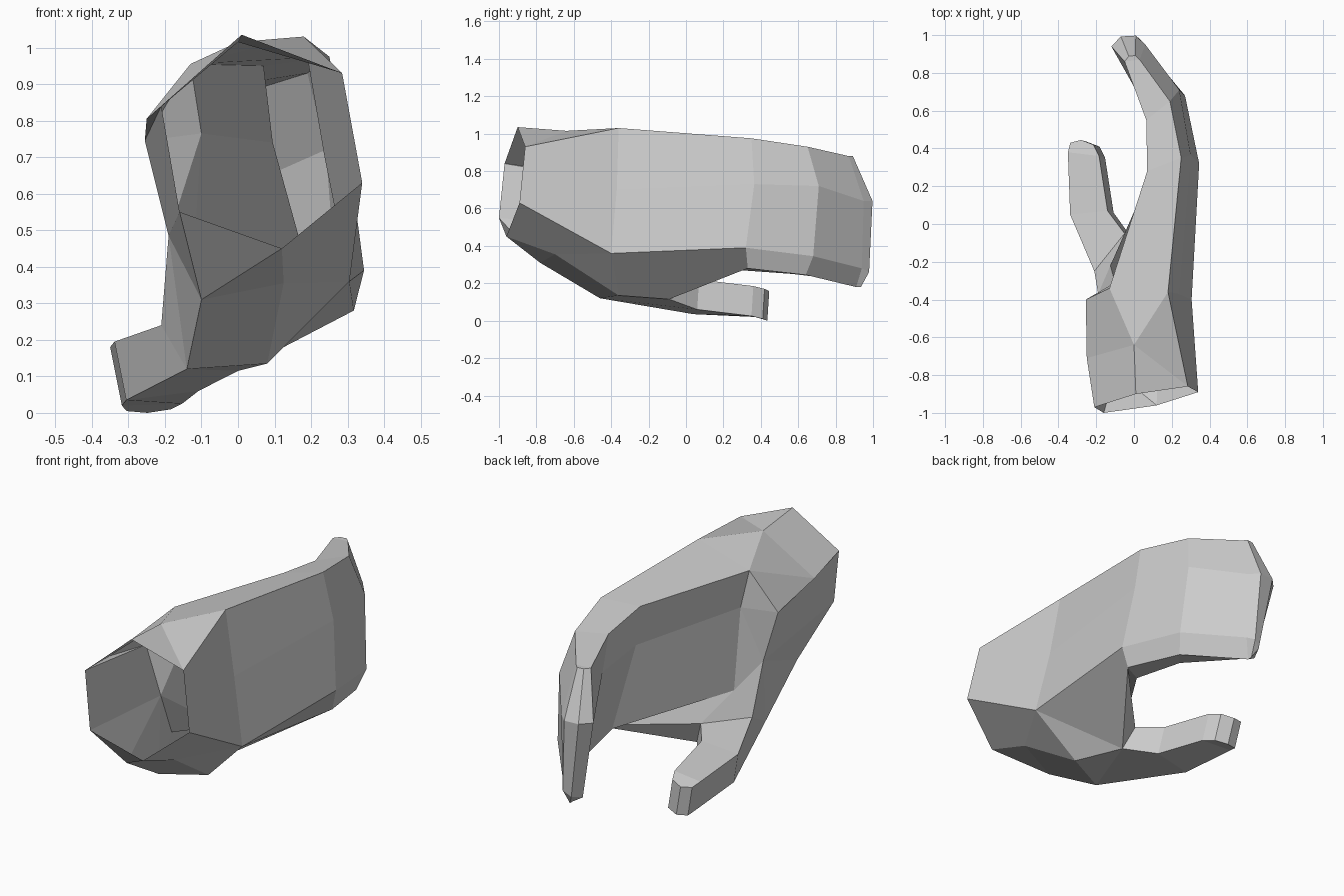
import bpy, bmesh
from mathutils import Vector

if "Cube" in bpy.data.objects:
    bpy.data.objects.remove(bpy.data.objects["Cube"])

bm = bmesh.new()


def vert(*co):
    return bm.verts.new(co)


def face(*vs):
    bm.faces.new(vs)


def bridge(a, b):
    """Skin two open or closed rows of equal length."""
    for i in range(len(a) - 1):
        face(a[i], a[i + 1], b[i + 1], b[i])


# open hexagonal cuff rim
rim = [vert(*p) for p in ((.01, -.9, 1.035), (-.21, -.97, .84), (-.16, -1, .55),
                          (.12, -.96, .45), (.34, -.89, .63), (.285, -.86, .93))]

# heel of the hand: loose corner points between cuff, palm and thumb
top = vert(0, -.64, 1.015)
ball_a = vert(-.25, -.71, .805)
ball_b = vert(-.255, -.4, .745)
wrist = vert(-.19, -.37, .485)
under_in = vert(-.1, -.78, .31)
under_out = vert(.125, -.7, .355)
heel_in = vert(-.14, -.46, .12)
heel_out = vert(.08, -.36, .135)
web_top = vert(-.05, -.05, .24)
web_low = vert(0, -.09, .115)
thumb_root = vert(-.21, -.25, .24)

# hand sections: back top, back mid, back low, underside, palm low, palm mid, palm top
knuckle = [(.25, .35, .975), (.3, .365, .73), (.345, .32, .39), (.317, .33, .28),
           (.225, .29, .27), (.095, .28, .74), (.07, .28, .95)]
finger = [(.19, .65, .93), (.24, .71, .72), (.27, .68, .345), (.24, .64, .245),
          (.18, .57, .25), (.1, .55, .7), (.065, .55, .91)]
tip = [(.03, .87, .88), (.06, .95, .64), (.055, .94, .28), (.02, .91, .18),
       (-.03, .9, .21), (-.12, .94, .64), (-.05, .86, .88)]
# rounded fingertip row: the tip section narrowed and pushed forward
end = []
for i, p in enumerate(tip):
    q = Vector(p).lerp(Vector(tip[6 - i]), .28)
    end.append(q + Vector((0, .025 if i in (0, 3, 6) else .05, 0)))

rows = [[vert(*p) for p in sec] for sec in (knuckle, finger, tip, end)]
for a, b in zip(rows, rows[1:]):
    bridge(a + a[:1], b + b[:1])
e = rows[-1]
face(e[0], e[1], e[5], e[6])
face(e[1], e[2], e[4], e[5])
face(e[2], e[3], e[4])

# wrist end of the hand back and of the palm
k = rows[0]
back = [vert(*p) for p in ((.18, -.36, 1.03), (.237, -.37, .7), (.305, -.4, .36))]
palm = [vert(*p) for p in ((-.125, -.22, .37), (-.1, -.31, .765), (-.13, -.34, .955))]
bridge(back, k[:3])
bridge(palm, k[4:])
face(palm[2], back[0], k[0], k[6])

# cuff sleeve
face(rim[5], rim[4], back[2], back[1], back[0])
face(rim[0], rim[5], top)
face(rim[5], back[0], top)
face(top, back[0], palm[2])
face(rim[0], top, ball_a, rim[1])
face(top, palm[2], ball_a)
face(ball_a, palm[2], ball_b)
face(palm[2], palm[1], ball_b)
face(ball_b, palm[1], wrist)
face(palm[1], palm[0], wrist)
face(rim[1], ball_a, ball_b)
face(rim[1], ball_b, wrist, rim[2])
face(rim[2], wrist, under_in)
face(wrist, heel_in, under_in)
face(wrist, thumb_root, heel_in)
face(wrist, palm[0], thumb_root)
face(rim[2], under_in, rim[3])
face(rim[3], under_in, under_out)
face(under_in, heel_in, heel_out, under_out)
face(rim[3], under_out, back[2], rim[4])
face(under_out, heel_out, back[2])

# web between thumb and hand
face(heel_out, web_low, back[2])
face(back[2], web_low, k[3], k[2])
face(web_top, k[3], web_low)
face(palm[0], k[3], web_top)
face(palm[0], k[4], k[3])
face(thumb_root, palm[0], web_top)

# thumb: flat outline, with a lower copy shifted sideways
outline = [(-.338, .05, .195), (-.35, .38, .18), (-.337, .43, .165), (-.28, .445, .158),
           (-.215, .42, .17), (-.185, .36, .185), (-.14, .07, .22)]
upper = [thumb_root] + [vert(*p) for p in outline] + [web_top]
lower = [heel_in] + [vert(x + .032, y - .01, max(0, z - .16)) for x, y, z in outline] + [web_low]
bridge(upper, lower)
for t in (upper, lower):
    face(t[0], t[1], t[7], t[8])
    face(t[1], t[2], t[6], t[7])
    face(*t[2:7])
face(heel_in, web_low, heel_out)

# finish: consistent outward normals, flat shading
bmesh.ops.recalc_face_normals(bm, faces=bm.faces)
bm.normal_update()
side = max(bm.faces, key=lambda f: f.calc_center_median().x)
if side.normal.x < 0:
    bmesh.ops.reverse_faces(bm, faces=bm.faces)
mesh = bpy.data.meshes.new("mitten_glove")
bm.to_mesh(mesh)
bm.free()
bpy.context.collection.objects.link(bpy.data.objects.new("mitten_glove", mesh))
